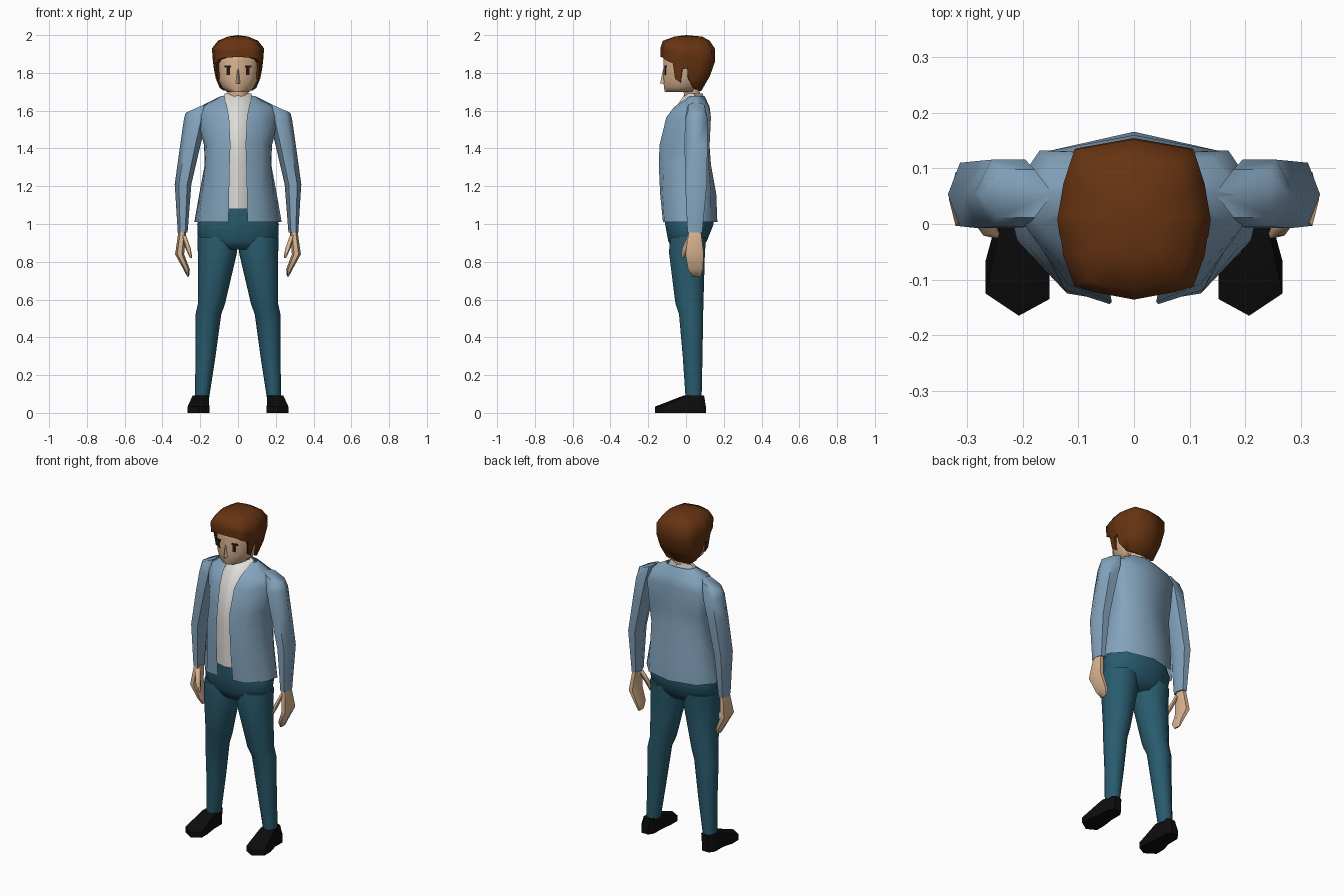
import bpy, bmesh, math


def mat(name, rgb):
    m = bpy.data.materials.new(name)
    m.diffuse_color = (*rgb, 1)
    return m


BLUE = mat("jacket blue", (0.23, 0.37, 0.51))
TEAL = mat("trouser teal", (0.022, 0.105, 0.155))
BROWN = mat("hair brown", (0.135, 0.034, 0.006))
SKIN = mat("skin", (0.72, 0.47, 0.29))
WHITE = mat("shirt white", (0.74, 0.73, 0.69))
BLACK = mat("shoe black", (0.004, 0.004, 0.004))
DARK = mat("eye dark brown", (0.02, 0.009, 0.006))


def loft(name, rings, material, closed=True, caps=True, mirror=True, sharp=65):
    """Skin rings of points, listed bottom to top and counter-clockwise from the front."""
    bm = bmesh.new()
    vs = [[bm.verts.new(p) for p in r] for r in rings]
    n = len(rings[0])
    for a, b in zip(vs, vs[1:]):
        for i in range(n if closed else n - 1):
            j = (i + 1) % n
            bm.faces.new((a[i], a[j], b[j], b[i]))
    if caps:
        bm.faces.new(vs[0][::-1])
        bm.faces.new(vs[-1])
    bmesh.ops.remove_doubles(bm, verts=bm.verts, dist=1e-4)
    me = bpy.data.meshes.new(name)
    bm.to_mesh(me)
    bm.free()
    me.materials.append(material)
    for p in me.polygons:
        p.use_smooth = True
    me.set_sharp_from_angle(angle=math.radians(sharp))
    ob = bpy.data.objects.new(name, me)
    bpy.context.collection.objects.link(ob)
    if mirror:
        ob.modifiers.new("mirror", 'MIRROR').use_clip = True
    return ob


def ovals(rows, n, slope=0):
    """Rings from rows of z, centre x, centre y, radius x, radius y; slope tilts the last ring."""
    out = []
    for k, (z, cx, cy, rx, ry) in enumerate(rows):
        s = slope if k == len(rows) - 1 else 0
        pts = [(math.cos(2 * math.pi * i / n), math.sin(2 * math.pi * i / n)) for i in range(n)]
        out.append([(cx + rx * c, cy + ry * d, z + s * rx * c) for c, d in pts])
    return out


def halves(rows):
    """Half sections: z followed by x, y pairs from front to back."""
    return [[(r[i], r[i + 1], r[0]) for i in range(1, len(r), 2)] for r in rows]


# Shoes
plan = [(0, -.165), (.06, -.125), (.06, -.066), (.042, 0), (.042, .075), (.02, .105),
        (-.025, .105), (-.045, .075), (-.045, 0), (-.055, -.075), (-.055, -.135)]
shoe = [[(.207 + x, y, z) for x, y in plan] for z in (0, .033)]
shoe.append([(.195 + x * .75, -.012 + (y + .165) * .4, .092) for x, y in plan])
loft("shoe", shoe, BLACK, sharp=40)

# Trousers: two legs and the hips
loft("trouser_leg", ovals([
    (.085, .19, .04, .038, .045), (.3, .172, .035, .053, .055), (.52, .157, .027, .068, .067),
    (.58, .14, .018, .072, .078), (.85, .109, .005, .104, .1), (.93, .109, .012, .105, .1)], 10), TEAL)
loft("trouser_hips", ovals([
    (.865, 0, .005, .15, .075), (.91, 0, .008, .212, .105), (1.0, 0, .018, .216, .132),
    (1.1, 0, .01, .18, .122)], 14), TEAL, mirror=False)

# Shirt, a narrow closed body seen in the jacket opening
loft("shirt", halves([
    (1.08, 0, -.128, .08, -.108, .12, .03, 0, .09),
    (1.315, 0, -.134, .08, -.112, .12, .03, 0, .09),
    (1.42, 0, -.13, .08, -.105, .12, .03, 0, .09),
    (1.565, 0, -.093, .08, -.075, .12, .03, 0, .09),
    (1.615, 0, -.055, .075, -.035, .11, .04, 0, .1),
    (1.69, 0, -.005, .05, .01, .07, .045, 0, .09)]), WHITE)

# Jacket body, open at the front
loft("jacket_body", halves([
    (1.01, .05, -.122, .13, -.115, .21, -.03, .231, .05, .16, .13, 0, .166),
    (1.16, .047, -.137, .12, -.125, .19, -.04, .205, .05, .15, .132, 0, .16),
    (1.315, .044, -.144, .125, -.118, .173, -.03, .176, .05, .15, .12, 0, .132),
    (1.42, .04, -.14, .12, -.108, .168, -.03, .18, .05, .16, .125, 0, .124),
    (1.565, .047, -.104, .12, -.085, .19, -.012, .225, .05, .17, .132, 0, .13),
    (1.62, .058, -.062, .11, -.048, .17, -.005, .205, .05, .14, .12, 0, .125),
    (1.678, .072, .018, .082, .03, .09, .045, .09, .06, .07, .085, 0, .098)]),
    BLUE, closed=False, caps=False)

# Sleeves, six-sided
loft("jacket_sleeve", ovals([
    (.955, .293, .047, .026, .045), (1.21, .291, .053, .044, .066), (1.42, .252, .053, .054, .07),
    (1.55, .226, .055, .061, .07), (1.618, .212, .055, .066, .05)], 6, slope=-.45), BLUE)

# Hands with thumbs
loft("hand", ovals([
    (.722, .264, .055, .005, .025), (.76, .272, .05, .017, .045), (.84, .309, .045, .024, .056),
    (.97, .294, .047, .02, .036)], 6), SKIN)
loft("thumb", ovals([
    (.82, .248, -.017, .006, .01), (.87, .264, -.006, .014, .017), (.94, .287, .025, .012, .018)], 6), SKIN)

# Neck and head
loft("neck", ovals([(1.66, 0, .035, .056, .045), (1.74, 0, .025, .056, .045)], 10), SKIN, mirror=False)
head = [(1.70, .06, -.112, .03), (1.725, .085, -.117, .055), (1.77, .106, -.12, .08),
        (1.86, .115, -.12, .11), (1.93, .11, -.115, .1), (1.96, .07, -.08, .07)]
loft("head", halves([(z, 0, f, w * .6, f + .014, w, -.04, w, .035, w * .7, b - .01, 0, b)
                     for z, w, f, b in head]), SKIN)
loft("nose", halves([(1.745, 0, -.137, .016, -.108, 0, -.1), (1.82, 0, -.121, .006, -.115, 0, -.1)]),
     SKIN)


# Eyes and lashes, thin plates following the slanted face
def plate(name, x0, x1, z0, z1):
    def y(x):
        return -.122 + x * .2
    loft(name, [[(x0, y(x0), z), (x1, y(x1), z), (x1, y(x1) + .005, z), (x0, y(x0) + .005, z)]
                for z in (z0, z1)], DARK, sharp=30)


plate("eye", .042, .062, 1.788, 1.832)
plate("eyelash", .036, .072, 1.828, 1.84)

# Hair: outline columns (x, y, lower edge z), scaled by height
columns = [(0, -.136, 1.885), (.075, -.122, 1.88), (.107, -.112, 1.87), (.122, -.07, 1.85),
           (.127, -.058, 1.768), (.131, -.03, 1.75), (.134, -.02, 1.82), (.138, .008, 1.825),
           (.137, .014, 1.77), (.127, .075, 1.72), (.107, .138, 1.708), (0, .157, 1.705)]
shape = [(1.70, .72, 1, .5), (1.79, .9, 1, .83), (1.87, .97, 1, 1), (1.93, 1, 1, .97),
         (1.97, .77, .9, .8), (1.992, .4, .45, .55), (2.0, 0, 0, 0)]


def hair_point(x, y, z, inset=1.0):
    for a, b in zip(shape, shape[1:]):
        if z <= b[0] + 1e-6:
            t = (z - a[0]) / (b[0] - a[0])
            sx, sf, sb = (a[k] + (b[k] - a[k]) * t for k in (1, 2, 3))
            return (x * sx * inset, y * (sf if y < 0 else sb) * inset, z)


rings = [[hair_point(x, y, zb, .86) for x, y, zb in columns]]
for f in (0, .35, .7, 1):
    rings.append([hair_point(x, y, zb + (1.93 - zb) * f) for x, y, zb in columns])
for z in (1.97, 1.992, 2.0):
    rings.append([hair_point(x, y, z) for x, y, zb in columns])
loft("hair", rings, BROWN, closed=False, caps=False, sharp=70)
